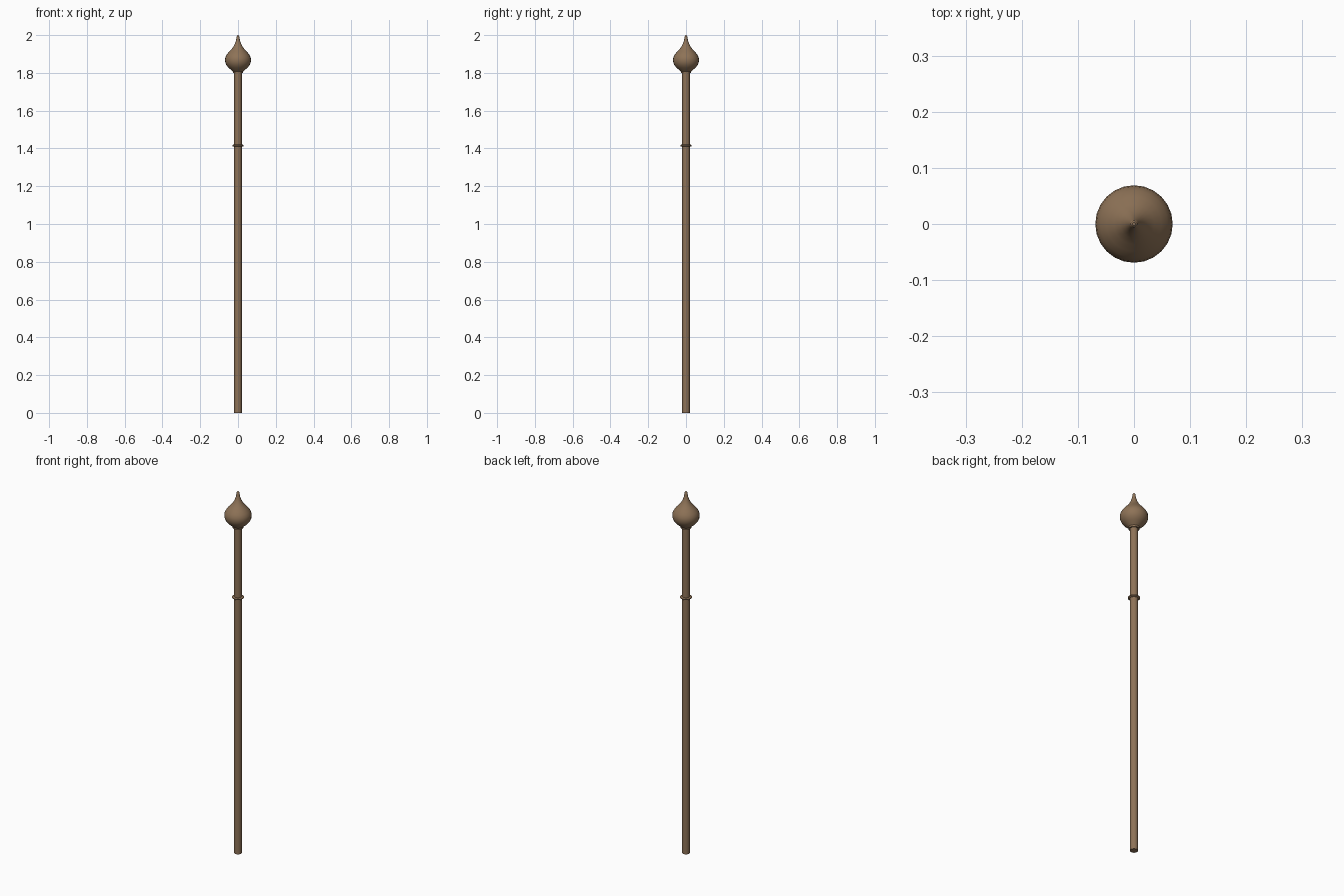
import bpy, bmesh
from math import radians, sin, cos, pi

if "Cube" in bpy.data.objects:
    bpy.data.objects.remove(bpy.data.objects["Cube"])

wood = bpy.data.materials.new("brown_wood")
wood.diffuse_color = (0.27, 0.17, 0.095, 1)
wood.use_nodes = True
wood.node_tree.nodes["Principled BSDF"].inputs["Base Color"].default_value = wood.diffuse_color


def lathe(name, profile, sides=24):
    """Revolve (radius, z) points around z and cap both ends."""
    bm = bmesh.new()
    rings = [[bm.verts.new((r * cos(2 * pi * i / sides), r * sin(2 * pi * i / sides), z))
              for i in range(sides)] for r, z in profile]
    for a, b in zip(rings, rings[1:]):
        for i in range(sides):
            j = (i + 1) % sides
            bm.faces.new((a[i], a[j], b[j], b[i]))
    bm.faces.new(rings[0][::-1])
    bm.faces.new(rings[-1])
    mesh = bpy.data.meshes.new(name)
    bm.to_mesh(mesh)
    bm.free()
    obj = bpy.data.objects.new(name, mesh)
    bpy.context.collection.objects.link(obj)
    mesh.materials.append(wood)
    bpy.ops.object.select_all(action='DESELECT')
    obj.select_set(True)
    bpy.context.view_layer.objects.active = obj
    bpy.ops.object.shade_smooth_by_angle(angle=radians(40))
    return obj


# Long straight pole
lathe("shaft", [(0.02, 0), (0.02, 1.805)])

# Thin ring around the upper pole
lathe("ring", [(0.026, 1.410), (0.030, 1.413), (0.030, 1.417), (0.026, 1.420)])

# Onion-shaped finial with a small collar and a drawn-out tip
lathe("finial", [
    (0.027, 1.800), (0.028, 1.808), (0.036, 1.815), (0.050, 1.827),
    (0.061, 1.840), (0.067, 1.854), (0.069, 1.868), (0.067, 1.882),
    (0.060, 1.896), (0.049, 1.910), (0.036, 1.924), (0.025, 1.938),
    (0.017, 1.953), (0.011, 1.970), (0.008, 1.985), (0.006, 1.997), (0.003, 2.000)])
